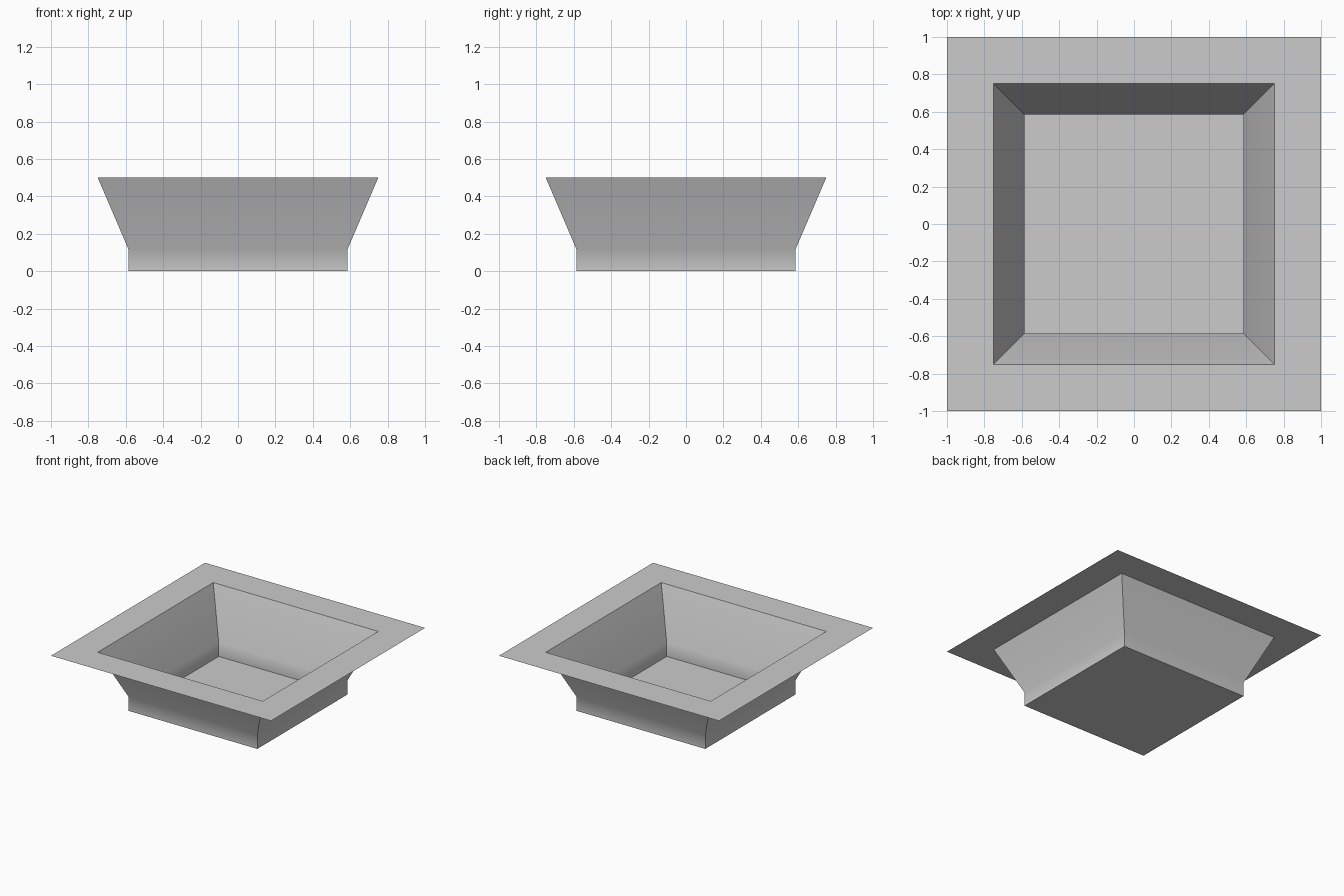
import bpy, bmesh

if "Cube" in bpy.data.objects:
    bpy.data.objects.remove(bpy.data.objects["Cube"])

# Square rings from the flange's outer edge down to the floor: (half width, height)
PROFILE = [(1.0, 0.5), (0.75, 0.5), (0.585, 0.115), (0.585, 0.0)]


def square_ring(bm, half, z):
    return [bm.verts.new((sx * half, sy * half, z))
            for sx, sy in ((-1, -1), (1, -1), (1, 1), (-1, 1))]


bm = bmesh.new()
rings = [square_ring(bm, half, z) for half, z in PROFILE]

# Flange, sloping walls and short upright base walls
for outer, inner in zip(rings, rings[1:]):
    for i in range(4):
        j = (i + 1) % 4
        bm.faces.new((outer[i], outer[j], inner[j], inner[i]))

# Flat floor
bm.faces.new(rings[-1])

mesh = bpy.data.meshes.new("square_basin")
bm.to_mesh(mesh)
bm.free()
basin = bpy.data.objects.new("square_basin", mesh)
bpy.context.collection.objects.link(basin)

# Soft bend in the walls, crisp corners elsewhere
bpy.context.view_layer.objects.active = basin
basin.select_set(True)
bpy.ops.object.shade_smooth_by_angle(angle=0.524)
weighted = basin.modifiers.new("weighted_normals", 'WEIGHTED_NORMAL')
weighted.keep_sharp = True
